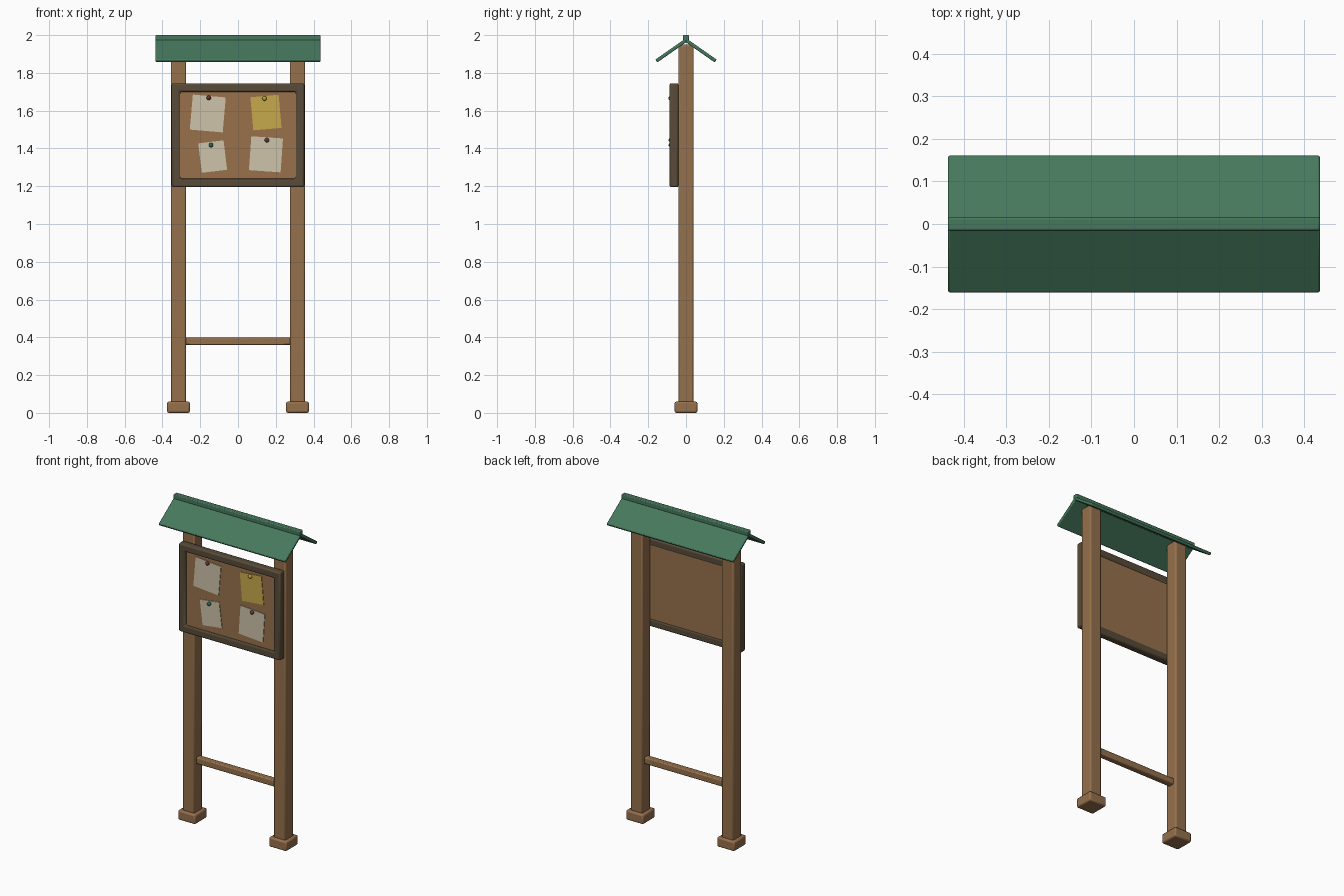
import bpy, bmesh, math
from mathutils import Matrix

if "Cube" in bpy.data.objects:
    bpy.data.objects.remove(bpy.data.objects["Cube"], do_unlink=True)


def material(name, r, g, b):
    """Flat colour given as 0-255 display values, stored linear."""
    lin = [((c / 255 + 0.055) / 1.055) ** 2.4 for c in (r, g, b)] + [1]
    m = bpy.data.materials.new(name)
    m.use_nodes = True
    m.diffuse_color = lin
    m.node_tree.nodes["Principled BSDF"].inputs["Base Color"].default_value = lin
    return m


WOOD = material("post wood", 149, 112, 76)
CORK = material("cork board", 152, 113, 75)
DARK = material("dark frame wood", 88, 75, 56)
GREEN = material("roof green", 70, 120, 92)
PAPER = material("cream paper", 207, 196, 170)
YELLOW = material("yellow paper", 198, 170, 76)
RED_PIN = material("red pin", 110, 48, 40)
GOLD_PIN = material("gold pin", 190, 155, 55)
TEAL_PIN = material("teal pin", 50, 100, 84)
BROWN_PIN = material("brown pin", 98, 66, 46)


def finish(name, bm, mat, bevel=0):
    bmesh.ops.recalc_face_normals(bm, faces=bm.faces)
    mesh = bpy.data.meshes.new(name)
    bm.to_mesh(mesh)
    bm.free()
    mesh.materials.append(mat)
    ob = bpy.data.objects.new(name, mesh)
    bpy.context.collection.objects.link(ob)
    if bevel:
        mod = ob.modifiers.new("soft edges", "BEVEL")
        mod.width, mod.segments = bevel, 2
    bpy.ops.object.select_all(action="DESELECT")
    ob.select_set(True)
    bpy.context.view_layer.objects.active = ob
    bpy.ops.object.shade_smooth_by_angle(angle=math.radians(35))
    return ob


def box(name, centre, size, mat, bevel=0, tilt=0, axis="X"):
    bm = bmesh.new()
    bmesh.ops.create_cube(bm, size=1)
    bm.transform(Matrix.Translation(centre)
                 @ Matrix.Rotation(math.radians(tilt), 4, axis)
                 @ Matrix.Diagonal((*size, 1)))
    return finish(name, bm, mat, bevel)


# Posts and feet
for side, s in (("left", 1), ("right", -1)):
    x = s * 0.315
    box(f"{side}_post", (x, 0, 0.99), (0.082, 0.082, 1.92), WOOD, 0.009)
    box(f"{side}_foot", (x, 0, 0.03), (0.12, 0.12, 0.06), WOOD, 0.009)

# Lower cross rail
box("cross_rail", (0, 0, 0.38), (0.57, 0.04, 0.04), WOOD, 0.006)

# Board frame: a rectangular ring pulled forward from the posts
W, H, BAR, FRONT, BACK, MID = 0.351, 0.275, 0.045, -0.087, -0.04, 1.47
bm = bmesh.new()
corners = [(-1, -1), (1, -1), (1, 1), (-1, 1)]
outer = [bm.verts.new((a * W, BACK, MID + b * H)) for a, b in corners]
inner = [bm.verts.new((a * (W - BAR), BACK, MID + b * (H - BAR))) for a, b in corners]
ring = []
for i in range(4):
    j = (i + 1) % 4
    ring.append(bm.faces.new((outer[i], outer[j], inner[j], inner[i])))
pulled = bmesh.ops.extrude_face_region(bm, geom=ring, use_keep_orig=True)["geom"]
bmesh.ops.translate(bm, vec=(0, FRONT - BACK, 0),
                    verts=[g for g in pulled if isinstance(g, bmesh.types.BMVert)])
finish("board_frame", bm, DARK, 0.009)

# Cork panel
box("cork_panel", (0, -0.06, MID), (0.62, 0.026, 0.47), CORK)

# Notes and their pins: x, z, width, height, turn, paper, pin x, pin z, pin colour
notes = [
    ("upper_right", -0.16, 1.585, 0.175, 0.186, 5, PAPER, -0.155, 1.668, RED_PIN),
    ("upper_left", 0.148, 1.59, 0.15, 0.176, -5, YELLOW, 0.14, 1.664, GOLD_PIN),
    ("lower_right", -0.134, 1.357, 0.135, 0.157, -7, PAPER, -0.143, 1.418, TEAL_PIN),
    ("lower_left", 0.148, 1.369, 0.168, 0.18, 4, PAPER, 0.153, 1.444, BROWN_PIN),
]
for name, x, z, w, h, turn, paper, px, pz, pin in notes:
    box(f"{name}_note", (x, -0.0745, z), (w, 0.004, h), paper, 0, turn, "Y")
    bm = bmesh.new()
    bmesh.ops.create_uvsphere(bm, u_segments=16, v_segments=10, radius=0.012)
    bm.transform(Matrix.Translation((px, -0.08, pz)))
    finish(f"{name}_pin", bm, pin)

# Roof: two slopes and a ridge cap
PITCH, LENGTH = 35, 0.192
for side, s in (("back", 1), ("front", -1)):
    drop = math.radians(PITCH)
    centre = (0, s * LENGTH / 2 * math.cos(drop), 1.973 - LENGTH / 2 * math.sin(drop))
    box(f"{side}_roof_slope", centre, (0.874, LENGTH, 0.018), GREEN, 0.005, -s * PITCH)
box("ridge_cap", (0, 0, 1.985), (0.874, 0.032, 0.03), GREEN, 0.005)
